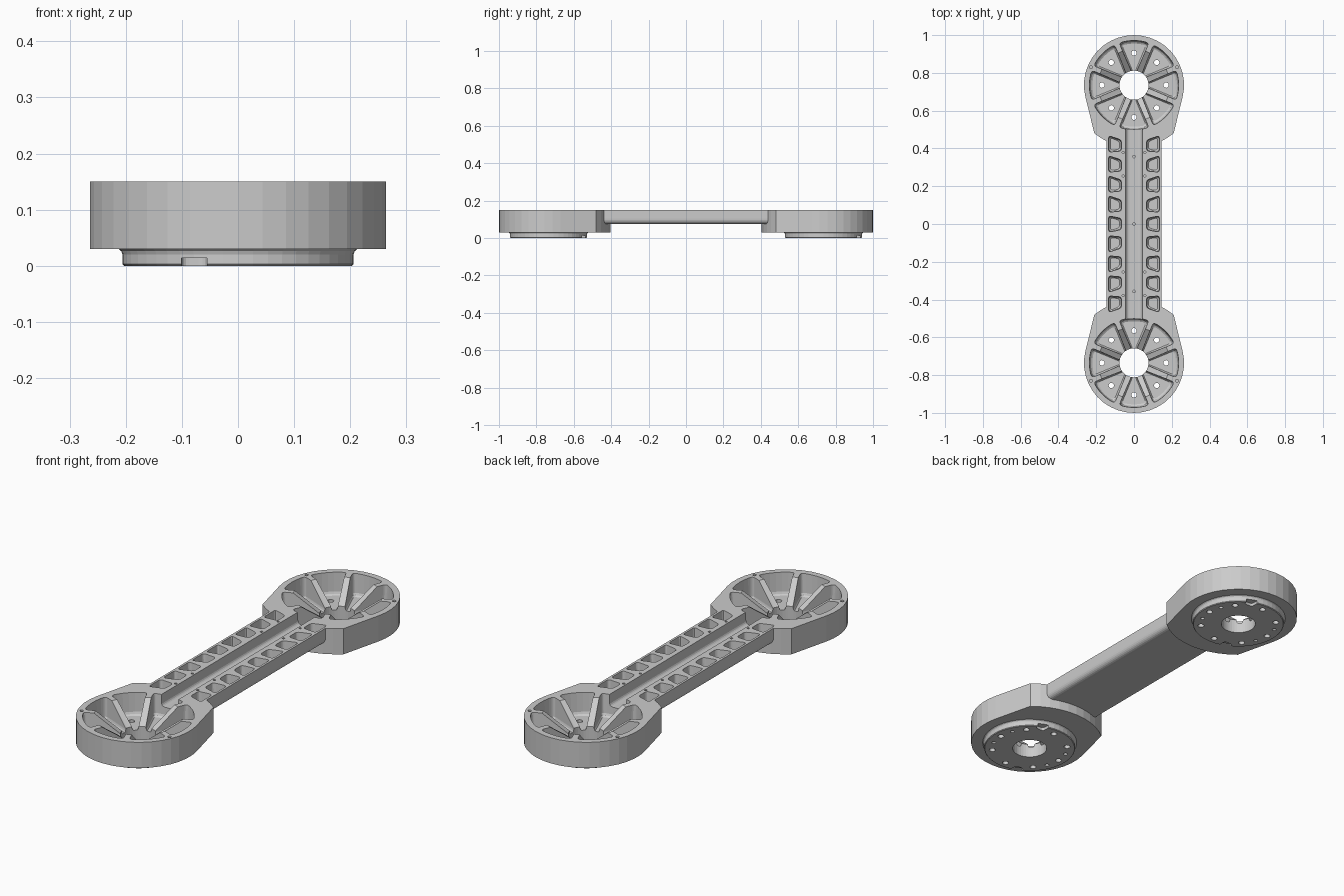
import bpy, bmesh
from math import sin, cos, tan, radians, pi
from mathutils import Vector

if "Cube" in bpy.data.objects:
    bpy.data.objects.remove(bpy.data.objects["Cube"])

HEAD_Y = 0.735          # centre of each round end
TOP = 0.15


def loft(bm, rings):
    """Closed solid skinned through rings of equal point count."""
    vs = [[bm.verts.new(p) for p in r] for r in rings]
    n = len(vs[0])
    for a, b in zip(vs, vs[1:]):
        for i in range(n):
            j = (i + 1) % n
            bm.faces.new((a[i], a[j], b[j], b[i]))
    bm.faces.new(vs[0][::-1])
    bm.faces.new(vs[-1])


def at_z(pts, z):
    return [(x, y, z) for x, y in pts]


def arc(cx, cy, r, a0, a1, n):
    return [(cx + r * cos(radians(a0 + (a1 - a0) * i / n)),
             cy + r * sin(radians(a0 + (a1 - a0) * i / n))) for i in range(n + 1)]


def lathe(bm, cx, cy, profile, n=32):
    loft(bm, [at_z(arc(cx, cy, r, 0, 360, n)[:-1], z) for r, z in profile])


def rounded(pts, dists, n=4):
    """Polygon with softened corners; distance 0 keeps a point as it is."""
    out = []
    for i, (p, d) in enumerate(zip(pts, dists)):
        p = Vector(p)
        if d == 0:
            out.append(p[:])
            continue
        a = p + (Vector(pts[i - 1]) - p).normalized() * d
        b = p + (Vector(pts[(i + 1) % len(pts)]) - p).normalized() * d
        for k in range(n + 1):
            t = k / n
            out.append((a * (1 - t) ** 2 + p * 2 * t * (1 - t) + b * t * t)[:])
    return out


def make(name, bm):
    bmesh.ops.recalc_face_normals(bm, faces=bm.faces)
    me = bpy.data.meshes.new(name)
    bm.to_mesh(me)
    bm.free()
    ob = bpy.data.objects.new(name, me)
    bpy.context.collection.objects.link(ob)
    return ob


def combine(target, tool, op):
    tool.hide_render = True
    m = target.modifiers.new(tool.name, 'BOOLEAN')
    m.operation, m.object, m.solver = op, tool, 'EXACT'
    bpy.context.view_layer.objects.active = target
    bpy.ops.object.modifier_apply(modifier=m.name)
    bpy.data.objects.remove(tool)


# Beam with rounded lower edges
bm = bmesh.new()
w, zb = 0.145, 0.075
sect = rounded([(-w, TOP), (-w, zb), (w, zb), (w, TOP)], [0, 0.03, 0.03, 0], 6)
loft(bm, [[(x, y, z) for x, z in sect] for y in (-0.6, 0.6)])
arm = make("link_arm", bm)

# Round ends tapering to the neck
bm = bmesh.new()
outline = arc(0, 0, 0.265, -14, 194, 22) + arc(0, 0, 0.33, 230.5, 309.5, 10)
for s in (1, -1):
    pts = [(x, s * (y + HEAD_Y)) for x, y in outline]
    loft(bm, [at_z(pts, 0.03), at_z(pts, TOP)])
combine(arm, make("heads", bm), 'UNION')

# Mounting bosses underneath
bm = bmesh.new()
for s in (1, -1):
    lathe(bm, 0, s * HEAD_Y, [(0.203, 0), (0.206, 0.003), (0.206, 0.02), (0.208, 0.026),
                              (0.213, 0.03), (0.213, 0.04)], 48)
combine(arm, make("bosses", bm), 'UNION')


# Eight drafted wedge pockets in each end
def wedge(half_rib, r_out):
    t, off = tan(pi / 8), half_rib / cos(pi / 8)
    r_in = 0.07
    a = 22.5 - half_rib / r_out * 57.3
    rim = arc(0, 0, r_out, -a, a, 6)
    v = r_in * t - off
    return rounded([(r_in, -v)] + rim + [(r_in, v)], [0, .016, 0, 0, 0, 0, 0, .016, 0])


bm = bmesh.new()
levels = [(0.013, 0.237, 0.16), (0.0155, 0.232, 0.062), (0.018, 0.228, 0.053), (0.022, 0.22, 0.048)]
for s in (1, -1):
    for k in range(8):
        c, d = cos(k * pi / 4), sin(k * pi / 4)
        loft(bm, [[(u * c - v * d, s * HEAD_Y + u * d + v * c, z) for u, v in wedge(h, r)]
                  for h, r, z in levels])
combine(arm, make("wedge_pockets", bm), 'DIFFERENCE')

# Central bores flaring into a cone that slopes the ribs
bm = bmesh.new()
for s in (1, -1):
    lathe(bm, 0, s * HEAD_Y, [(0.077, -0.01), (0.077, 0.066), (0.19, 0.15), (0.204, 0.16)], 40)
combine(arm, make("bores", bm), 'DIFFERENCE')

# Long channel along the beam
bm = bmesh.new()
sect = rounded([(-.044, .16), (-.042, .095), (.042, .095), (.044, .16)], [0, .02, .02, 0], 5)
loft(bm, [[(x, y, z) for x, z in sect] for y in (-0.54, 0.54)])
combine(arm, make("channel", bm), 'DIFFERENCE')

# Two rows of lightening pockets beside the channel
bm = bmesh.new()
for s in (1, -1):
    for k in range(-4, 5):
        y0 = k * 0.106
        skew = 0.012 * ((k > 0) - (k < 0))

        def cell(e):
            pts = [(.066 + e, y0 - .03 + e - skew * .7), (.135 - e, y0 - .044 + e),
                   (.135 - e, y0 + .044 - e), (.066 + e, y0 + .03 - e - skew * .7)]
            return [(s * x, y) for x, y in rounded(pts, [.015] * 4)]
        loft(bm, [at_z(cell(0), 0.16), at_z(cell(.003), .1), at_z(cell(.01), .092)])
combine(arm, make("beam_pockets", bm), 'DIFFERENCE')

# Bolt holes, rim dowels and beam screw holes
bm = bmesh.new()
for s in (1, -1):
    for k in range(8):
        a = k * pi / 4
        lathe(bm, .17 * cos(a), s * HEAD_Y + .17 * sin(a), [(.014, -.01), (.014, .07)], 16)
    for a in (22.5, 157.5, 202.5, 337.5):
        lathe(bm, .17 * cos(radians(a)), s * HEAD_Y + .17 * sin(radians(a)),
              [(.009, -.01), (.009, .02)], 12)
    for x in (-1, 1):
        lathe(bm, x * .227, s * .83, [(.008, .12), (.008, .16)], 12)
        for y in (.255, .378):
            lathe(bm, x * .057, s * y, [(.006, .125), (.006, .16)], 10)
for y in (-.357, 0, .357):
    lathe(bm, 0, y, [(.007, .085), (.007, .12)], 12)
combine(arm, make("holes", bm), 'DIFFERENCE')

# Key notches in the boss edges
bm = bmesh.new()
for s in (1, -1):
    for t in (1, -1):
        pts = rounded([(t * .055, s * HEAD_Y + t * .23), (t * .055, s * HEAD_Y + t * .16),
                       (t * .101, s * HEAD_Y + t * .16), (t * .101, s * HEAD_Y + t * .23)],
                      [0, .015, .015, 0])
        loft(bm, [at_z(pts, -.01), at_z(pts, .014)])
combine(arm, make("notches", bm), 'DIFFERENCE')
